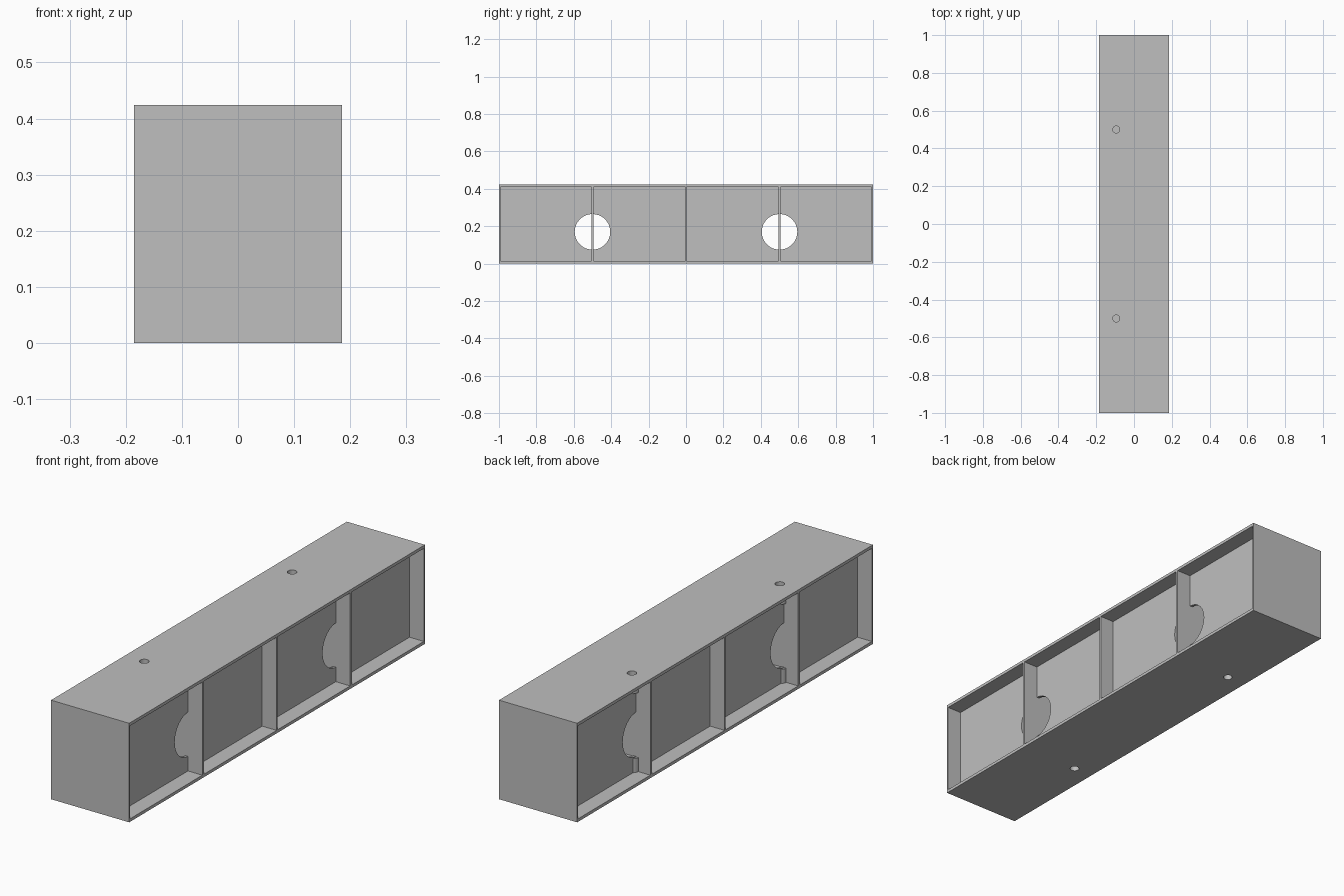
import bpy
import math

if "Cube" in bpy.data.objects:
    bpy.data.objects.remove(bpy.data.objects["Cube"], do_unlink=True)

W, L, H = 0.37, 2.0, 0.424      # overall width, length, height
PLATE = 0.013                   # floor and ceiling thickness
END = 0.007                     # end wall thickness
WEB_X, WEB_T = 0.117, 0.012     # outer face and thickness of the long walls
BOSS_X, BOSS_R, BOSS_H = -0.094, 0.035, 0.06
BORE_R, BORE_DEPTH = 0.0185, 0.066
HOLE_R, HOLE_Z = 0.095, 0.17
BAYS = (-0.5, 0.5)

grey = bpy.data.materials.new("plain_grey")
grey.use_nodes = True
grey.diffuse_color = (0.52, 0.52, 0.52, 1)
grey.node_tree.nodes["Principled BSDF"].inputs["Base Color"].default_value = (0.52, 0.52, 0.52, 1)


def finish(name):
    ob = bpy.context.object
    ob.name = name
    ob.data.materials.append(grey)
    return ob


def box(name, centre, size):
    bpy.ops.mesh.primitive_cube_add(size=1, location=centre)
    bpy.context.object.scale = size
    bpy.ops.object.transform_apply(location=False, rotation=False, scale=True)
    return finish(name)


def cylinder(name, centre, radius, depth, along_x=False, sides=32):
    turn = (0, math.pi / 2, 0) if along_x else (0, 0, 0)
    bpy.ops.mesh.primitive_cylinder_add(vertices=sides, radius=radius, depth=depth,
                                        location=centre, rotation=turn)
    return finish(name)


def cut(ob, cutters):
    for cutter in cutters:
        bpy.context.view_layer.objects.active = ob
        mod = ob.modifiers.new("cut", 'BOOLEAN')
        mod.operation = 'DIFFERENCE'
        mod.solver = 'EXACT'
        mod.object = cutter
        bpy.ops.object.modifier_apply(modifier=mod.name)


# Cutters for the screw bores and the round openings
bores, openings = [], []
for y in BAYS:
    for z in (0, H):
        bores.append(cylinder("bore_cutter", (BOSS_X, y, z), BORE_R, 2 * BORE_DEPTH))
    openings.append(cylinder("opening_cutter", (0, y, HOLE_Z), HOLE_R, 1, True, 64))

# Floor, ceiling and end walls
floor = box("floor", (0, 0, PLATE / 2), (W, L, PLATE))
ceiling = box("ceiling", (0, 0, H - PLATE / 2), (W, L, PLATE))
cut(floor, bores)
cut(ceiling, bores)
inner_h = H - 2 * PLATE
for name, s in (("front_end_wall", -1), ("back_end_wall", 1)):
    box(name, (0, s * (L - END) / 2, H / 2), (W, END, inner_h))

# Long recessed walls with round openings
for name, s in (("right_long_wall", -1), ("left_long_wall", 1)):
    wall = box(name, (s * (WEB_X - WEB_T / 2), 0, H / 2), (WEB_T, L - 2 * END, inner_h))
    cut(wall, openings + bores)

# Cross ribs
box("middle_rib", (0, 0, H / 2), (W, END, inner_h))
for y in BAYS:
    rib = box("bay_rib", (0, y, H / 2), (W, 0.011, inner_h))
    cut(rib, bores)

# Screw bosses under the ceiling and on the floor
for y in BAYS:
    for z in (PLATE + BOSS_H / 2, H - PLATE - BOSS_H / 2):
        boss = cylinder("screw_boss", (BOSS_X, y, z), BOSS_R, BOSS_H)
        cut(boss, bores)
        bpy.ops.object.select_all(action='DESELECT')
        boss.select_set(True)
        bpy.context.view_layer.objects.active = boss
        bpy.ops.object.shade_smooth_by_angle()

for cutter in bores + openings:
    bpy.data.objects.remove(cutter, do_unlink=True)
